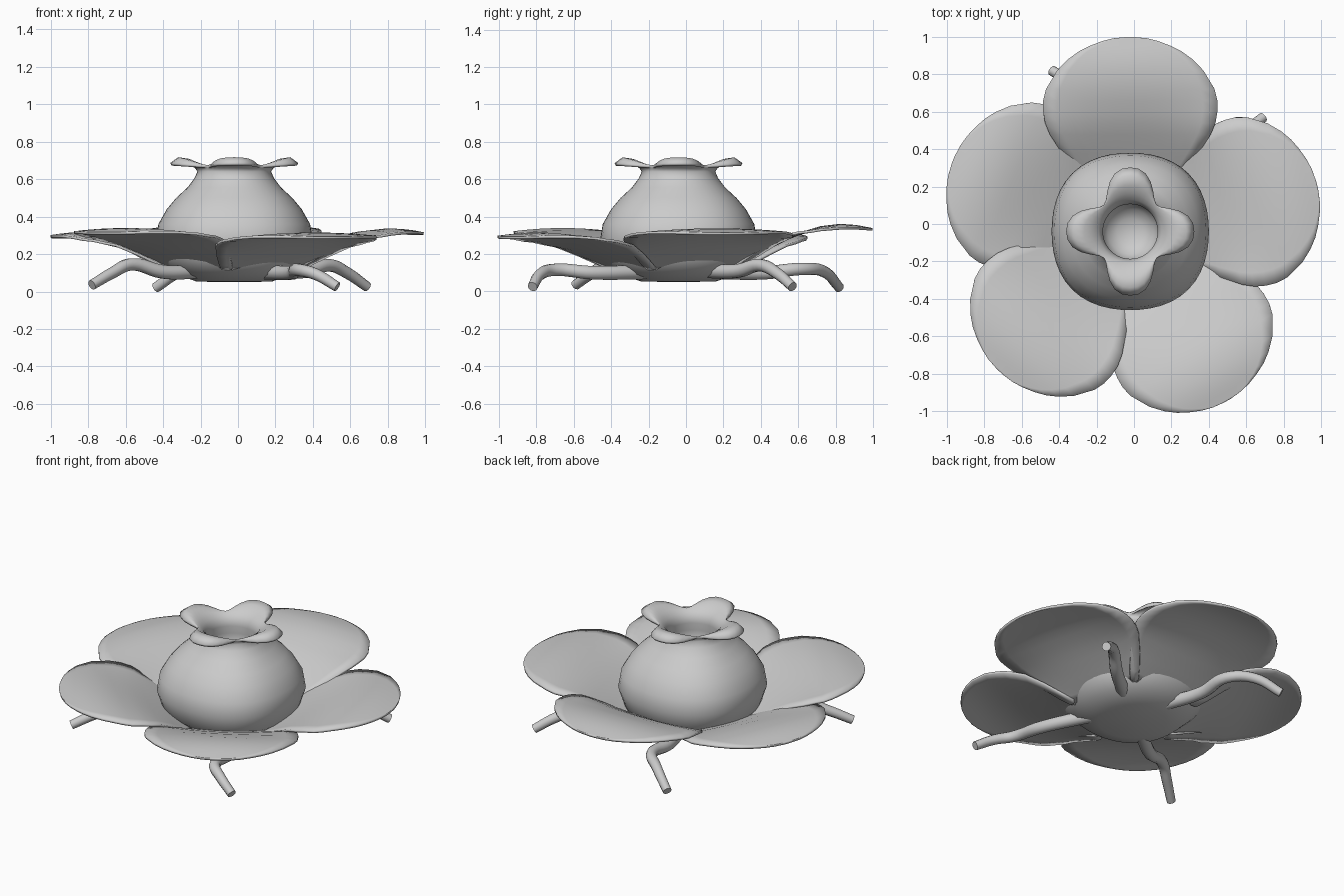
import bpy, bmesh, math
from mathutils import Vector

if "Cube" in bpy.data.objects:
    bpy.data.objects.remove(bpy.data.objects["Cube"])

CX, CY = -0.02, -0.04


def make_object(name, rows, closed):
    """Skin a grid of points; closed joins each row into a ring."""
    bm = bmesh.new()
    grid = [[bm.verts.new(p) for p in row] for row in rows]
    for a, b in zip(grid, grid[1:]):
        n = len(a)
        for i in range(n if closed else n - 1):
            j = (i + 1) % n
            bm.faces.new((a[i], a[j], b[j], b[i]))
    bmesh.ops.remove_doubles(bm, verts=bm.verts, dist=0.0005)
    bmesh.ops.recalc_face_normals(bm, faces=bm.faces)
    for f in bm.faces:
        f.smooth = True
    me = bpy.data.meshes.new(name)
    bm.to_mesh(me)
    bm.free()
    ob = bpy.data.objects.new(name, me)
    bpy.context.collection.objects.link(ob)
    return ob


def lerp(table, x):
    for (x0, y0), (x1, y1) in zip(table, table[1:]):
        if x <= x1:
            return y0 + (y1 - y0) * (x - x0) / (x1 - x0)
    return table[-1][1]


# Bulb with a four-lobed lip and a deep cup inside: (radius, z, lobe reach, lobe lift)
profile = [
    (0, .05, 0, 0), (.20, .053, 0, 0), (.31, .09, 0, 0), (.385, .16, 0, 0),
    (.42, .27, 0, 0), (.405, .36, 0, 0), (.36, .44, 0, 0), (.31, .50, 0, 0),
    (.25, .555, 0, 0), (.212, .605, 0, 0), (.197, .64, 0, 0),
    (.197, .652, .01, .005), (.20, .66, .05, .025), (.20, .66, .09, .03),
    (.20, .66, .135, .012),
    (.20, .67, .142, .016), (.199, .675, .10, .042), (.195, .673, .05, .036),
    (.185, .668, .02, .018), (.168, .655, 0, .005), (.153, .63, 0, 0),
    (.146, .60, 0, 0), (.155, .55, 0, 0), (.15, .49, 0, 0), (.12, .44, 0, 0),
    (.07, .41, 0, 0), (0, .40, 0, 0)]
SEG = 48
rings = []
for r, z, reach, lift in profile:
    ring = []
    for i in range(SEG):
        a = 2 * math.pi * i / SEG
        s2 = math.sin(2 * a) ** 2
        f = 1 - s2 ** 1.35
        # the wide part is slightly squarish
        rr = (r + reach * f) * (1 + (.045 * s2 if r > .22 else 0))
        ring.append((CX + rr * math.cos(a), CY + rr * math.sin(a), z + lift * f))
    rings.append(ring)
make_object("bulb", rings, True)

# Five broad petals
width = [(.28, .25), (.33, .295), (.42, .365), (.52, .43), (.58, .455), (.64, .465),
         (.70, .465), (.76, .45), (.86, .39), (.92, .33), (.96, .275), (.99, .215),
         (1.015, .15), (1.03, .09), (1.037, .02)]
height = [(.28, .12), (.33, .14), (.42, .18), (.52, .225), (.64, .272), (.76, .308),
          (.86, .32), (.94, .316), (1.037, .298)]
edge = [(0, .0), (.15, .02), (.3, .03), (.45, .012), (.6, -.012), (.8, -.018), (1, 0)]


def petal(name, angle, length, wide, rise):
    a = math.radians(angle)
    d, s = Vector((math.cos(a), math.sin(a), 0)), Vector((-math.sin(a), math.cos(a), 0))
    rows = []
    for r, w in width:
        u = (r - .28) / .757
        row = []
        for k in range(-6, 7):
            t = k / 6
            z = lerp(height, r) + t * t * lerp(edge, u) + rise * min(1, 2.5 * u)
            row.append(Vector((CX, CY, z)) + d * (r * length) + s * (w * wide * t))
        rows.append(row)
    ob = make_object(name, rows, False)
    m = ob.modifiers.new("thickness", 'SOLIDIFY')
    m.thickness, m.offset = .014, 0


petal("petal_back", 90, 1.0, 1.0, .034)
petal("petal_right", 14, .99, .98, .01)
petal("petal_left", 158, .982, .98, -.008)
petal("petal_front_left", 227, .985, .97, .012)
petal("petal_front_right", 300, 1.003, .97, -.012)


# Four drooping roots
def root(name, pts):
    cu = bpy.data.curves.new(name, 'CURVE')
    cu.dimensions = '3D'
    cu.bevel_depth = .036
    cu.bevel_resolution = 3
    cu.use_fill_caps = True
    cu.resolution_u = 6
    sp = cu.splines.new('BEZIER')
    sp.bezier_points.add(len(pts) - 1)
    for i, (bp, p) in enumerate(zip(sp.bezier_points, pts)):
        bp.co = p
        bp.handle_left_type = bp.handle_right_type = 'AUTO'
        bp.radius = 1.15 - .1 * i
    ob = bpy.data.objects.new(name, cu)
    bpy.context.collection.objects.link(ob)


root("root_back_left", [(-.09, .16, .105), (-.17, .42, .10), (-.19, .62, .12),
                        (-.31, .74, .105), (-.44, .82, .02)])
root("root_back_right", [(.17, .11, .11), (.37, .28, .11), (.49, .40, .14),
                         (.59, .49, .095), (.69, .57, .025)])
root("root_front_left", [(-.19, -.17, .11), (-.40, -.33, .105), (-.57, -.42, .145),
                         (-.67, -.50, .10), (-.78, -.59, .035)])
root("root_front_right", [(.14, -.20, .105), (.29, -.50, .10), (.33, -.71, .115),
                          (.42, -.78, .09), (.53, -.82, .025)])
